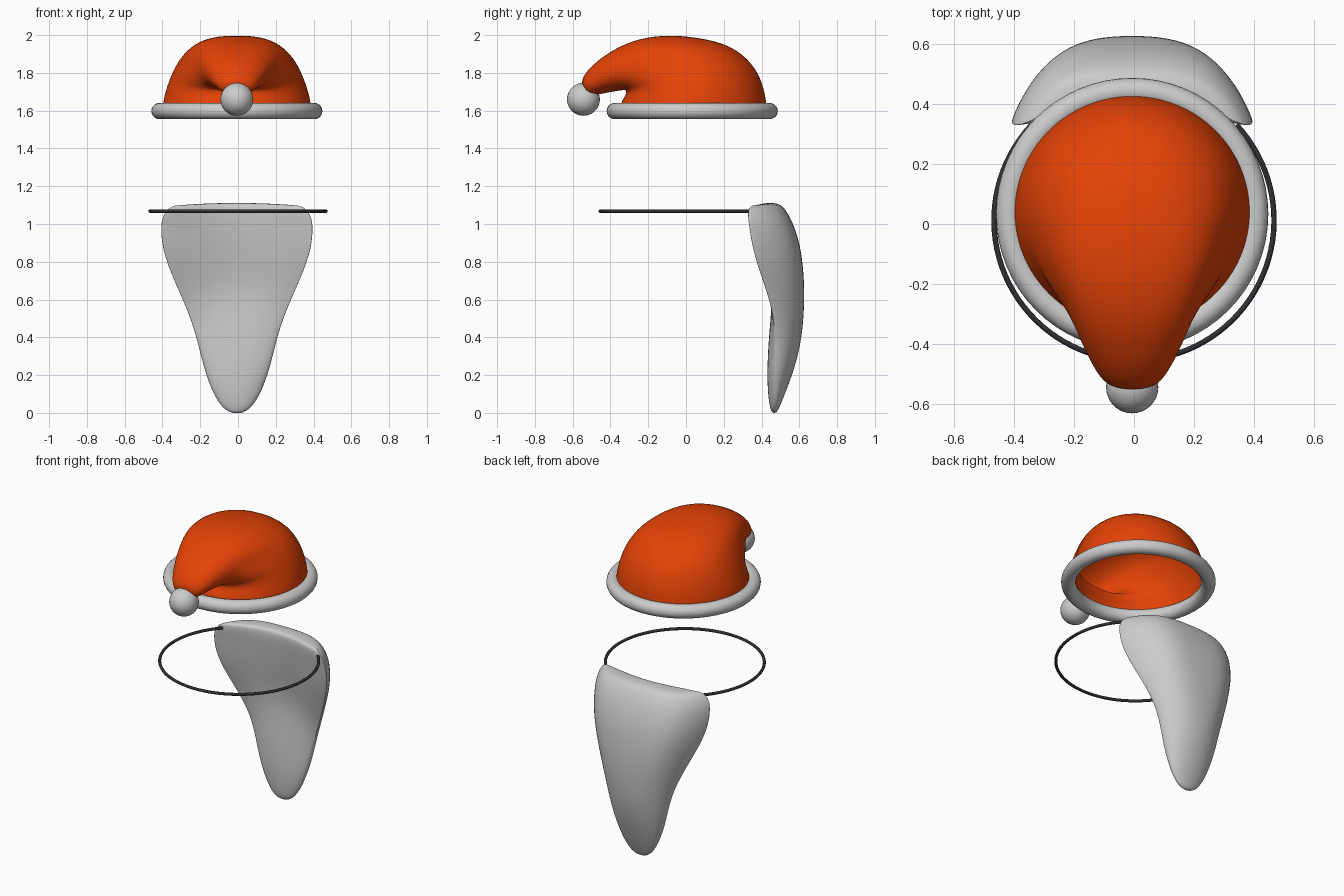
import bpy, bmesh, math

if "Cube" in bpy.data.objects:
    bpy.data.objects.remove(bpy.data.objects["Cube"])

CX = -0.006  # shared side-to-side centre of hat and beard


def material(name, rgb):
    m = bpy.data.materials.new(name)
    m.diffuse_color = (*rgb, 1)
    m.use_nodes = True
    m.node_tree.nodes["Principled BSDF"].inputs["Base Color"].default_value = m.diffuse_color
    return m


def spow(v, e):
    """Signed power, for superellipse sections."""
    return math.copysign(abs(v) ** e, v)


def loft(name, rings, caps=(), subdiv=1):
    """Skin a list of closed rings; caps is a list of (ring, vertex indices)."""
    bm = bmesh.new()
    rows = [[bm.verts.new(p) for p in r] for r in rings]
    n = len(rows[0])
    for a, b in zip(rows, rows[1:]):
        for k in range(n):
            bm.faces.new((a[k], a[(k + 1) % n], b[(k + 1) % n], b[k]))
    for row, ids in caps:
        bm.faces.new([rows[row][k] for k in ids])
    bmesh.ops.recalc_face_normals(bm, faces=bm.faces)
    me = bpy.data.meshes.new(name)
    bm.to_mesh(me)
    bm.free()
    ob = bpy.data.objects.new(name, me)
    bpy.context.collection.objects.link(ob)
    for p in me.polygons:
        p.use_smooth = True
    s = ob.modifiers.new("smooth", "SUBSURF")
    s.levels = s.render_levels = subdiv
    return ob


# Hat: rings fanning from the flat opening over into the drooping tail
# back/top point (y, z), front/under point (y, z), half width, superellipse power
hat_sections = [
    (0.430, 1.600, -0.352, 1.600, 0.396, 2.0),
    (0.427, 1.650, -0.348, 1.635, 0.393, 2.0),
    (0.410, 1.740, -0.334, 1.662, 0.380, 2.0),
    (0.358, 1.850, -0.322, 1.682, 0.357, 2.05),
    (0.238, 1.950, -0.318, 1.697, 0.325, 2.2),
    (0.060, 1.990, -0.318, 1.706, 0.286, 2.5),
    (-0.120, 2.004, -0.325, 1.710, 0.245, 2.6),
    (-0.290, 1.973, -0.350, 1.706, 0.200, 2.4),
    (-0.420, 1.903, -0.405, 1.698, 0.162, 2.1),
    (-0.510, 1.830, -0.468, 1.685, 0.122, 2.0),
    (-0.564, 1.755, -0.530, 1.670, 0.076, 2.0),
]
SEG = 32
rings = []
for by, bz, fy, fz, w, power in hat_sections:
    ring = []
    for k in range(SEG):
        t = 2 * math.pi * k / SEG
        u = 0.5 + 0.5 * spow(math.cos(t), 2 / power)
        x = spow(math.sin(t), 2 / power) if k % (SEG // 2) else 0
        ring.append((CX + w * x, fy + (by - fy) * u, fz + (bz - fz) * u))
    rings.append(ring)
hat = loft("hat", rings, [(-1, range(SEG))], 2)
hat.data.materials.append(material("red_cloth", (0.78, 0.055, 0.002)))

# Rolled brim
bpy.ops.mesh.primitive_torus_add(location=(CX, 0.033, 1.598), major_radius=0.41,
                                 minor_radius=0.043, major_segments=64, minor_segments=20)
brim = bpy.context.object
brim.name = "hat_brim"
bpy.ops.object.shade_smooth()

# Pompom on the tail
bpy.ops.mesh.primitive_uv_sphere_add(radius=0.087, location=(CX, -0.543, 1.66),
                                     segments=32, ring_count=20)
pompom = bpy.context.object
pompom.name = "pompom"
bpy.ops.object.shade_smooth()

# Beard: crescent sections, z, half width, corner y, inner middle y, outer middle y
beard_sections = [
    (0.000, 0.022, 0.468, 0.460, 0.476),
    (0.010, 0.050, 0.470, 0.452, 0.485),
    (0.035, 0.082, 0.472, 0.443, 0.497),
    (0.100, 0.124, 0.475, 0.434, 0.524),
    (0.200, 0.163, 0.475, 0.430, 0.562),
    (0.300, 0.190, 0.477, 0.433, 0.592),
    (0.400, 0.214, 0.475, 0.439, 0.612),
    (0.500, 0.246, 0.465, 0.448, 0.622),
    (0.600, 0.287, 0.440, 0.455, 0.627),
    (0.700, 0.332, 0.407, 0.448, 0.625),
    (0.800, 0.373, 0.373, 0.430, 0.617),
    (0.900, 0.400, 0.347, 0.413, 0.601),
    (1.000, 0.404, 0.333, 0.400, 0.569),
    (1.060, 0.390, 0.327, 0.394, 0.537),
    (1.096, 0.368, 0.331, 0.396, 0.510),
    (1.112, 0.325, 0.350, 0.408, 0.478),
]
N = 20
rings = []
for z, w, corner, inner, outer in beard_sections:
    f = min(max((z - 0.35) / 0.4, 0), 1)  # 0: round tip, 1: flat-sided crescent
    drop = 0.014 if z > 1.05 else 0       # top edge sinks toward the corners
    front, back = [], []
    for j in range(N + 1):
        x = math.cos(math.pi * j / N)
        rnd = math.sqrt(max(1 - x * x, 0))
        o = (1 - f) * rnd + f * (0.8 * (1 - x ** 4) + 0.2 * rnd)
        i = (1 - f) * rnd + f * rnd ** 3
        zz = z - drop * x * x
        front.append((CX + w * x, corner + (outer - corner) * o, zz))
        back.append((CX + w * x, corner + (inner - corner) * i, zz))
    rings.append(front + back[N - 1:0:-1])
caps = []
for row in (0, -1):
    caps += [(row, (0, 1, 2 * N - 1)), (row, (N - 1, N, N + 1))]
    caps += [(row, (j, j + 1, 2 * N - j - 1, 2 * N - j)) for j in range(1, N - 1)]
beard = loft("beard", rings, caps, 2)

# Elastic band: open arc around the front, ending at the beard corners
curve = bpy.data.curves.new("elastic_band", "CURVE")
curve.dimensions = "3D"
curve.bevel_depth = 0.009
curve.bevel_resolution = 3
curve.use_fill_caps = True
spline = curve.splines.new("POLY")
M = 72
spline.points.add(M)
start, end = math.radians(43), math.radians(137 - 360)
for k, p in enumerate(spline.points):
    a = start + (end - start) * k / M
    p.co = (0.466 * math.cos(a), 0.012 + 0.466 * math.sin(a), 1.068, 1)
band = bpy.data.objects.new("elastic_band", curve)
bpy.context.collection.objects.link(band)
curve.materials.append(material("dark_elastic", (0.03, 0.03, 0.033)))
